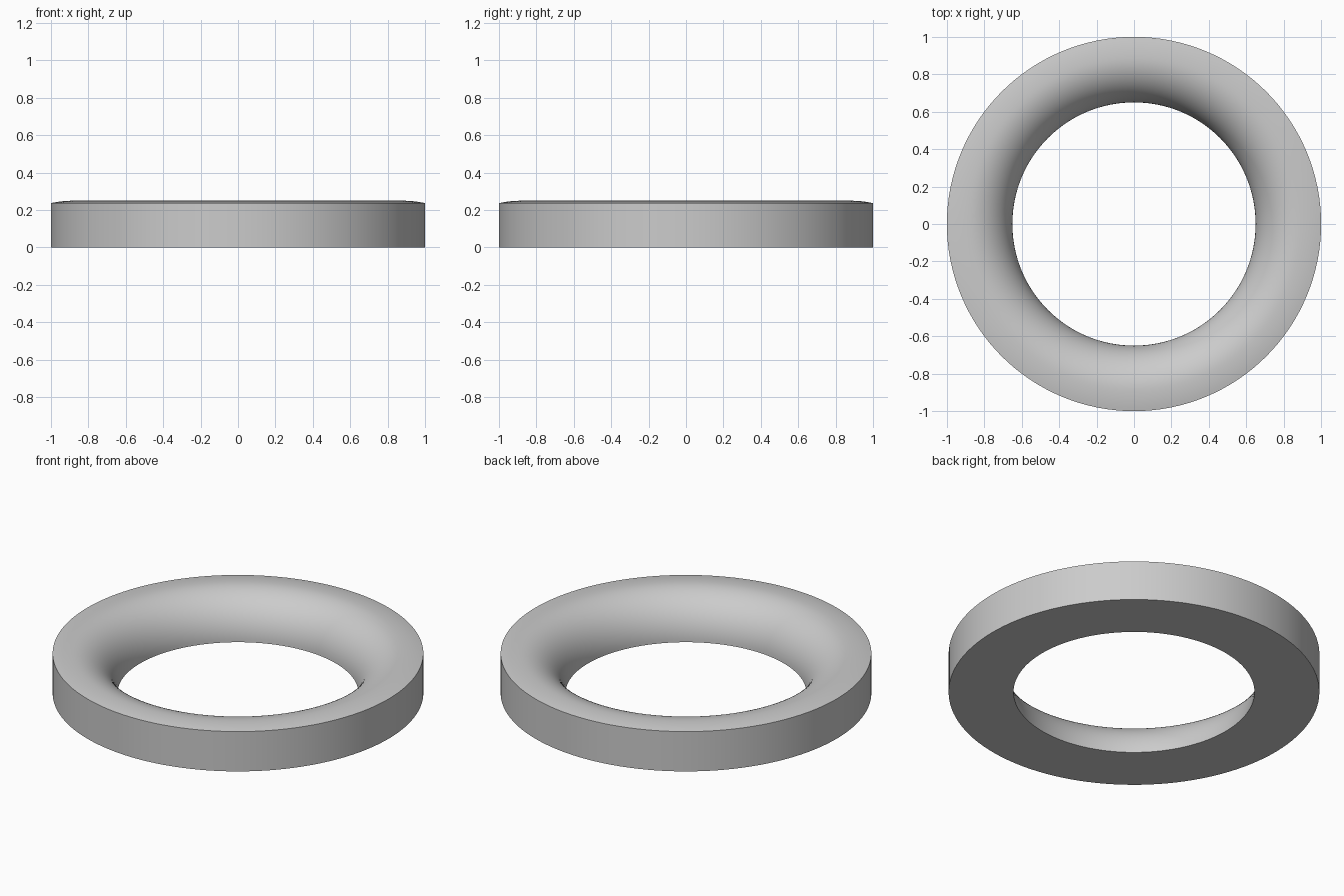
import bpy
import bmesh
from math import cos, sin, pi, radians

cube = bpy.data.objects.get("Cube")
if cube:
    bpy.data.objects.remove(cube, do_unlink=True)

INNER, CREST, OUTER = 0.65, 0.885, 1.0
HEIGHT, RIM = 0.25, 0.237
SEGMENTS = 128

# Light grey material
grey = bpy.data.materials.new("light_grey")
grey.use_nodes = True
colour = (0.6, 0.6, 0.6, 1)
grey.diffuse_color = colour
grey.node_tree.nodes["Principled BSDF"].inputs["Base Color"].default_value = colour

# Cross-section: rounded inner throat, gently falling crown, straight outer wall
profile = []
for i in range(21):
    a = i / 20 * pi / 2
    profile.append((CREST - (CREST - INNER) * cos(a), HEIGHT * sin(a)))
for i in range(1, 7):
    t = i / 6
    profile.append((CREST + (OUTER - CREST) * t, HEIGHT - (HEIGHT - RIM) * t * t))
profile.append((OUTER, 0))

# Revolve the closed cross-section into the ring
bm = bmesh.new()
verts = [bm.verts.new((r, 0, z)) for r, z in profile]
edges = [bm.edges.new((v, verts[(i + 1) % len(verts)])) for i, v in enumerate(verts)]
bmesh.ops.spin(bm, geom=verts + edges, cent=(0, 0, 0), axis=(0, 0, 1),
               angle=2 * pi, steps=SEGMENTS, use_merge=True)
bmesh.ops.remove_doubles(bm, verts=bm.verts, dist=0.0001)
bmesh.ops.recalc_face_normals(bm, faces=bm.faces)
mesh = bpy.data.meshes.new("ring")
bm.to_mesh(mesh)
bm.free()
mesh.materials.append(grey)

ring = bpy.data.objects.new("ring", mesh)
bpy.context.collection.objects.link(ring)
bpy.context.view_layer.objects.active = ring
ring.select_set(True)
bpy.ops.object.shade_smooth_by_angle(angle=radians(35))
